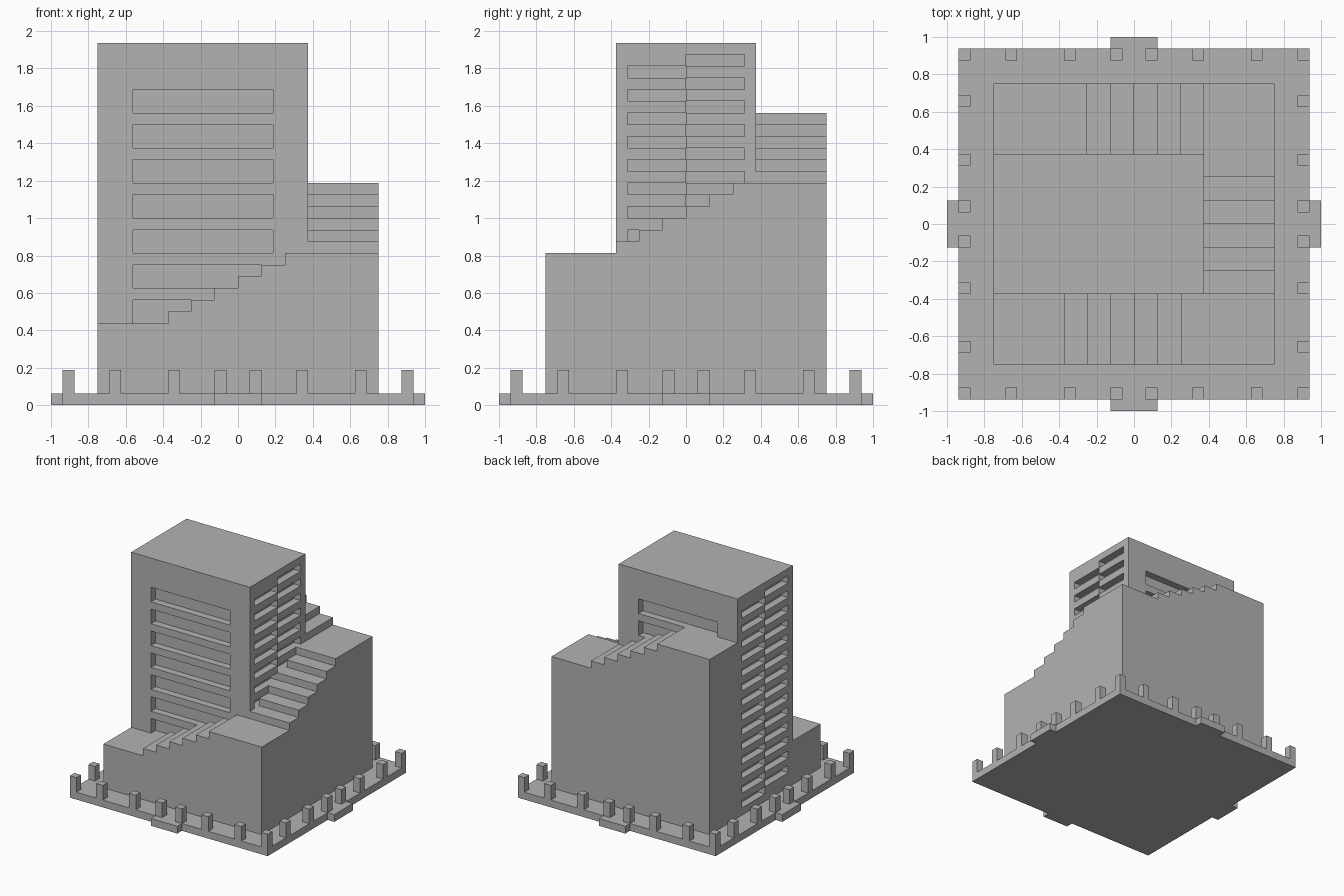
import bpy, bmesh, math
from mathutils import Matrix, Vector

cube = bpy.data.objects.get("Cube")
if cube:
    bpy.data.objects.remove(cube, do_unlink=True)

U = 1 / 16  # building module

stone = bpy.data.materials.new("grey_stone")
stone.use_nodes = True
stone.diffuse_color = (0.45, 0.45, 0.45, 1)
bsdf = next(n for n in stone.node_tree.nodes if n.type == 'BSDF_PRINCIPLED')
bsdf.inputs["Base Color"].default_value = stone.diffuse_color


def add_box(bm, lo, hi):
    lo, hi = Vector(lo), Vector(hi)
    scale = Matrix.Diagonal((*(hi - lo), 1))
    bmesh.ops.create_cube(bm, size=1, matrix=Matrix.Translation((lo + hi) / 2) @ scale)


def finish(bm, name):
    bmesh.ops.recalc_face_normals(bm, faces=bm.faces)
    mesh = bpy.data.meshes.new(name)
    bm.to_mesh(mesh)
    bm.free()
    mesh.materials.append(stone)
    obj = bpy.data.objects.new(name, mesh)
    bpy.context.collection.objects.link(obj)
    return obj


def box(name, lo, hi):
    bm = bmesh.new()
    add_box(bm, lo, hi)
    return finish(bm, name)


def turn(obj, quarter):
    obj.data.transform(Matrix.Rotation(math.radians(90 * quarter), 4, 'Z'))


# Ground plate with a doorstep tab and a row of posts on each side
box("base_plate", (-15 * U, -15 * U, 0), (15 * U, 15 * U, U))
for q, side in enumerate(("front", "left", "back", "right")):
    turn(box(side + "_doorstep", (-2 * U, -1, 0), (2 * U, -15 * U, U)), q)
    bm = bmesh.new()
    for x in (-15, -11, -6, -2, 1, 5, 10):
        add_box(bm, (x * U, -15 * U, U), ((x + 1) * U, -14 * U, 3 * U))
    turn(finish(bm, side + "_posts"), q)


# Stepped terraces climbing around the tower
def flight(name, start, end, first_top, quarter):
    edges = [start] + [k * 2 * U for k in range(-2, 3)] + [end]
    if start < -0.5:
        edges.insert(1, -6 * U)
    profile = [(start, U)]
    for k, (a, b) in enumerate(zip(edges, edges[1:])):
        z = first_top + k * U
        profile += [(a, z), (b, z)]
    profile.append((end, U))
    bm = bmesh.new()
    face = bm.faces.new([bm.verts.new((u, -0.75, z)) for u, z in profile])
    new = bmesh.ops.extrude_face_region(bm, geom=[face])["geom"]
    verts = [v for v in new if isinstance(v, bmesh.types.BMVert)]
    bmesh.ops.translate(bm, verts=verts, vec=(0, 6 * U, 0))
    turn(finish(bm, name), quarter)


flight("front_terrace", -0.75, 0.75, 7 * U, 0)
flight("side_terrace", -6 * U, 6 * U, 14 * U, 1)
flight("back_terrace", -0.75, 0.75, 19 * U, 2)

# Tower with recessed windows
tower = box("tower", (-0.75, -6 * U, U), (6 * U, 6 * U, 31 * U))
bm = bmesh.new()
out, gap = 0.1, 0.001
for wall, rows in ((-1, 7), (1, 2)):
    for r in range(rows):
        ys = sorted((wall * 5 * U, wall * (6 * U + out)))
        z = (25 - 3 * r) * U
        add_box(bm, (-9 * U, ys[0], z), (3 * U, ys[1], z + 2 * U))
# Staggered window columns on both end walls
for face, inner, sign, low_rows, high_rows in ((6 * U, 5 * U, 1, 8, 7),
                                               (-0.75, -11 * U, -1, 14, 14)):
    xs = sorted((inner, face + sign * out))
    for half, top, rows in ((-sign, 28, low_rows), (sign, 29, high_rows)):
        ys = sorted((half * gap, half * 5 * U))
        for r in range(rows):
            z = (top - 2 * r) * U
            add_box(bm, (xs[0], ys[0], z), (xs[1], ys[1], z + U))
cutter = finish(bm, "window_cutter")
cutter.hide_render = True
mod = tower.modifiers.new("windows", 'BOOLEAN')
mod.operation = 'DIFFERENCE'
mod.solver = 'EXACT'
mod.object = cutter
bpy.context.view_layer.objects.active = tower
bpy.ops.object.modifier_apply(modifier=mod.name)
bpy.data.objects.remove(cutter, do_unlink=True)
